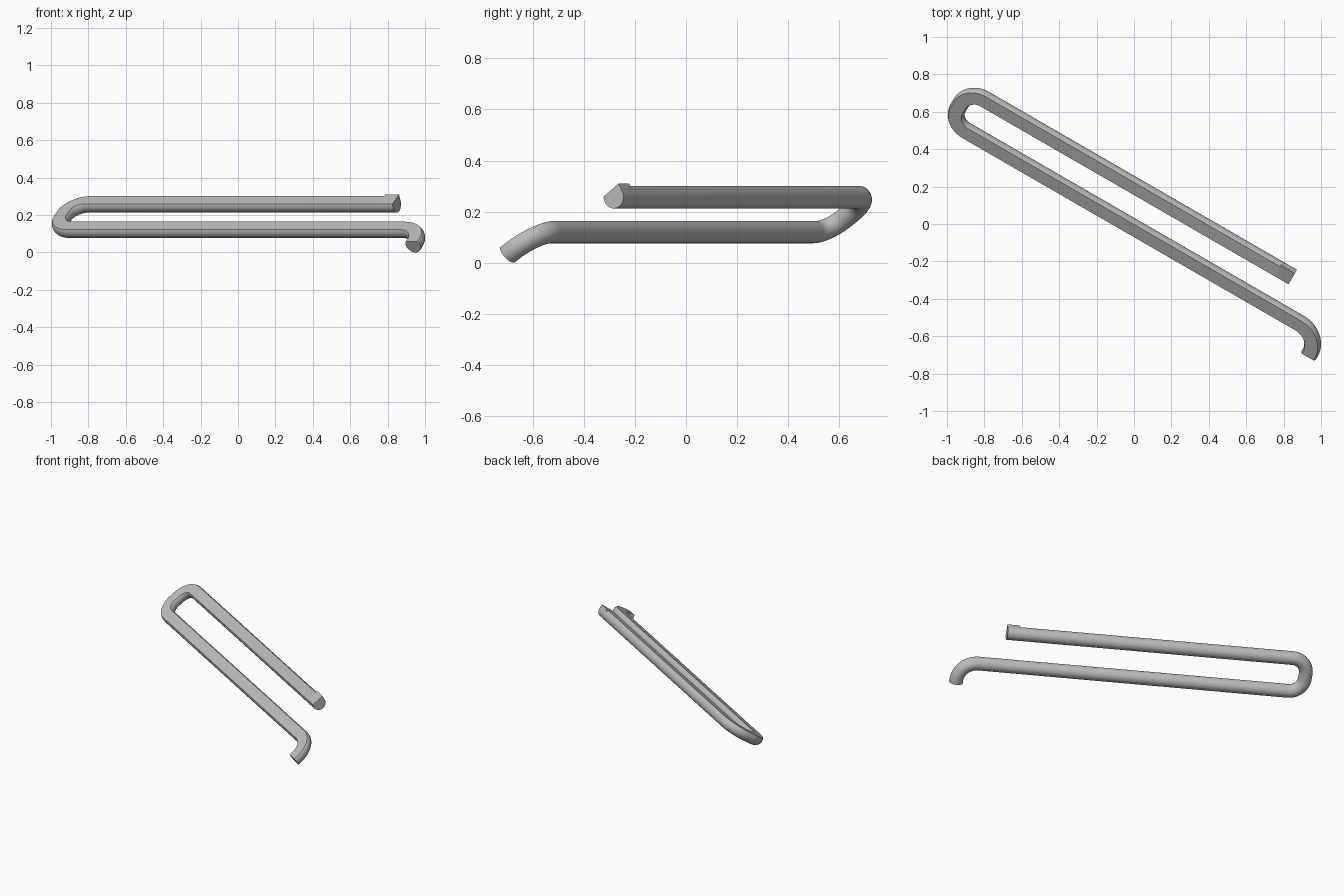
import bpy
import bmesh
from math import sin, cos, pi, radians, atan2, tan
from mathutils import Vector

old = bpy.data.objects.get("Cube")
if old:
    bpy.data.objects.remove(old, do_unlink=True)

# Tilted plane of the bent rod: along the rods, across them, and its normal
TURN, TILT = radians(30), radians(35)
along = Vector((cos(TURN), -sin(TURN), 0))
level = Vector((sin(TURN), cos(TURN), 0))
across = level * cos(TILT) + Vector((0, 0, sin(TILT)))
normal = along.cross(across)
origin = level * -0.016 + Vector((0, 0, 0.121))

RADIUS, FLAT = 0.045, 0.027


def fillet(before, corner, after, radius, steps=14):
    """Round a right-angle corner of the path with an arc."""
    a = (before - corner).normalized()
    b = (after - corner).normalized()
    centre = corner + (a + b) * radius
    return [centre - b * radius * cos(t) - a * radius * sin(t)
            for t in (pi / 2 * i / steps for i in range(steps + 1))]


def section(lip=0.0, steps=28):
    """Round bar with one flat; lip widens one edge of the flat."""
    start = atan2(FLAT, (RADIUS**2 - FLAT**2) ** 0.5)
    sweep = pi + 2 * start
    pts = [Vector((RADIUS * cos(start - sweep * i / steps),
                   RADIUS * sin(start - sweep * i / steps)))
           for i in range(steps + 1)]
    if lip:
        for p in pts:
            if p.x > 0 and p.y > 0:
                p.x = RADIUS + lip * p.y / FLAT
        pts[0].y += lip
    return pts


# Centre line in the plane: hook, lower rod, end loop, upper rod
corners = [Vector(c) for c in ((1.16, -0.147), (1.16, 0), (-1.125, 0),
                               (-1.125, 0.238), (0.877, 0.238))]
path = [corners[0]]
for i, radius in ((1, 0.13), (2, 0.1), (3, 0.1)):
    path += fillet(corners[i - 1], corners[i], corners[i + 1], radius)
lip_start = len(path) + 1
path += [Vector((0.79, 0.238)), Vector((0.794, 0.238)), corners[-1]]

# Sweep the section along the centre line
bm = bmesh.new()
rings = []
for i, p in enumerate(path):
    t = (path[min(i + 1, len(path) - 1)] - path[max(i - 1, 0)]).normalized()
    tangent = along * t.x + across * t.y
    side = normal.cross(tangent)
    middle = origin + along * p.x + across * p.y
    profile = section(0.003 if i >= lip_start else 0)
    rings.append([bm.verts.new(middle + side * q.x + normal * q.y) for q in profile])
for r0, r1 in zip(rings, rings[1:]):
    for j in range(len(r0)):
        k = (j + 1) % len(r0)
        bm.faces.new((r0[j], r0[k], r1[k], r1[j]))
bm.faces.new(rings[0])
bm.faces.new(rings[-1])
bmesh.ops.recalc_face_normals(bm, faces=bm.faces)

mesh = bpy.data.meshes.new("bent_rod")
bm.to_mesh(mesh)
bm.free()
rod = bpy.data.objects.new("bent_rod", mesh)
bpy.context.collection.objects.link(rod)

# Plain grey metal
grey = bpy.data.materials.new("light_grey")
grey.use_nodes = True
grey.diffuse_color = (0.5, 0.5, 0.5, 1)
grey.node_tree.nodes["Principled BSDF"].inputs["Base Color"].default_value = (0.5, 0.5, 0.5, 1)
mesh.materials.append(grey)

bpy.ops.object.select_all(action="DESELECT")
rod.select_set(True)
bpy.context.view_layer.objects.active = rod
bpy.ops.object.shade_smooth_by_angle(angle=radians(30))
